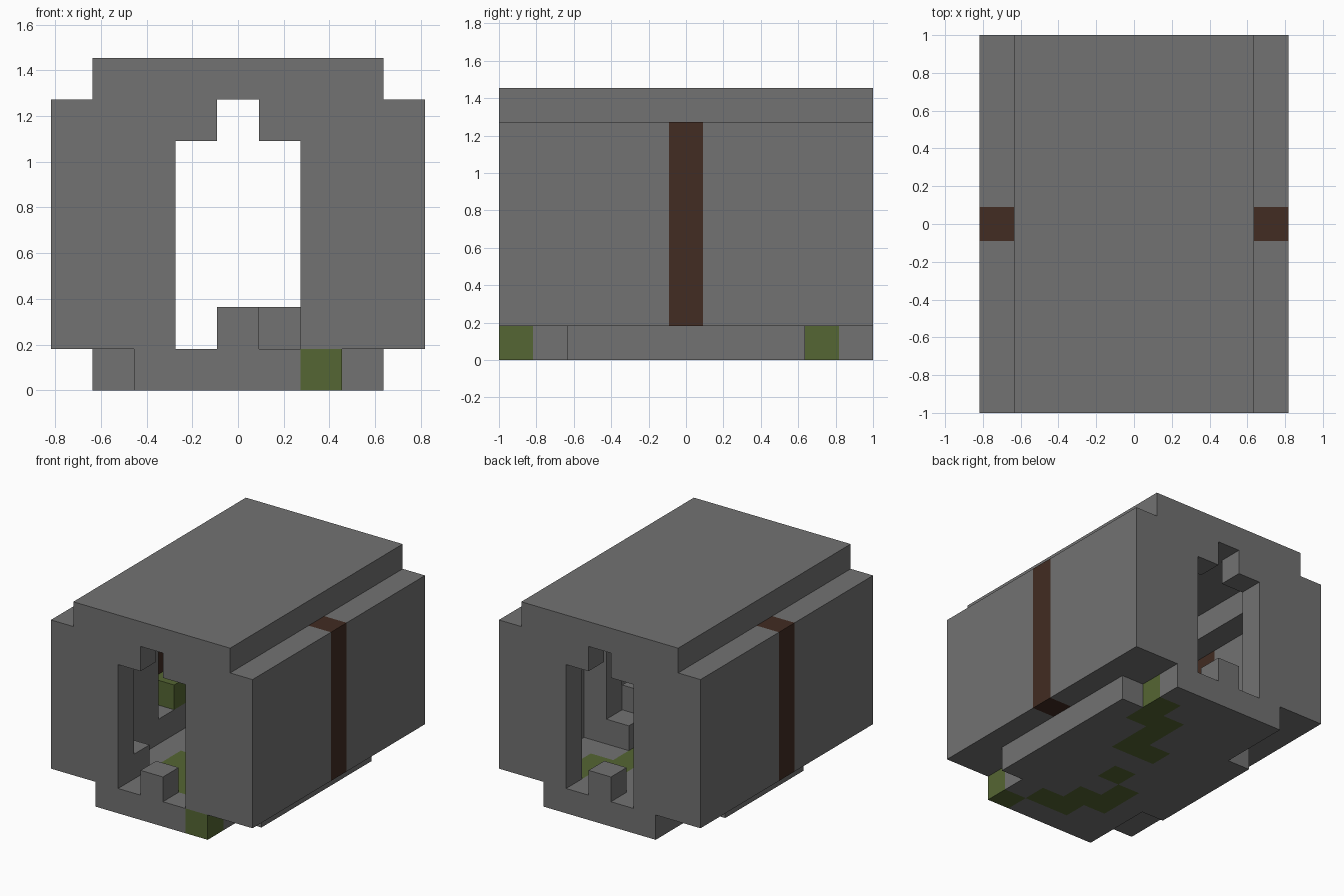
import bpy
import bmesh
from mathutils import Vector

cube = bpy.data.objects.get("Cube")
if cube:
    bpy.data.objects.remove(cube, do_unlink=True)

NX, NY = 9, 11          # blocks across and along
S = 2 / NY              # edge of one block
STONE, MOSS, WOOD = range(3)


def material(name, colour):
    mat = bpy.data.materials.new(name)
    mat.use_nodes = True
    mat.diffuse_color = (*colour, 1)
    bsdf = mat.node_tree.nodes["Principled BSDF"]
    bsdf.inputs["Base Color"].default_value = (*colour, 1)
    bsdf.inputs["Roughness"].default_value = 0.9
    return mat


materials = [
    material("grey stone", (0.168, 0.168, 0.168)),
    material("green moss", (0.091, 0.133, 0.033)),
    material("dark wood", (0.054, 0.025, 0.016)),
]

blocks = {}             # cell -> (part name, colour)


def fill(part, xs, ys, zs, colour=STONE):
    """Fill inclusive block ranges with a part."""
    for x in range(xs[0], xs[1] + 1):
        for y in range(ys[0], ys[1] + 1):
            for z in range(zs[0], zs[1] + 1):
                blocks[x, y, z] = (part, colour)


def carve(xs, ys, zs):
    """Remove inclusive block ranges."""
    for x in range(xs[0], xs[1] + 1):
        for y in range(ys[0], ys[1] + 1):
            for z in range(zs[0], zs[1] + 1):
                blocks.pop((x, y, z), None)


# Floor with notched corners and a winding moss trail
fill("floor", (2, 6), (0, 10), (0, 0))
fill("floor", (1, 1), (3, 7), (0, 0))
fill("floor", (7, 7), (2, 8), (0, 0))
trail = [(6, 0), (5, 1), (4, 1), (4, 2), (3, 2), (3, 3), (4, 4),
         (4, 6), (5, 6), (5, 7), (5, 8), (6, 8), (6, 9)]
for x, y in trail:
    blocks[x, y, 0] = ("floor", MOSS)

# Side walls, each with a wooden post, and inner corner beams
for name, outer, inner in (("right", 0, 1), ("left", 8, 7)):
    fill(name + "_wall", (outer, outer), (0, 10), (1, 6))
    fill(name + "_post", (outer, outer), (5, 5), (1, 6), WOOD)
    fill(name + "_upper_beam", (inner, inner), (1, 9), (6, 6))
    fill(name + "_lower_beam", (inner, inner), (1, 9), (1, 1))

# Roof
fill("roof", (1, 7), (0, 10), (7, 7))

# End walls with arched doorways and a block on each threshold
for name, y in (("front", 0), ("back", 10)):
    fill(name + "_wall", (1, 7), (y, y), (1, 6))
    carve((3, 5), (y, y), (1, 5))
    carve((4, 4), (y, y), (6, 6))
    fill(name + "_doorstep", (4, 4), (y, y), (1, 1))

# Inner masonry: thick wall, pillar, bench and loose blocks
fill("inner_wall", (1, 1), (1, 3), (2, 5))
fill("mossy_block", (1, 1), (5, 5), (2, 2), MOSS)
carve((7, 7), (7, 8), (1, 1))
fill("bench", (6, 6), (4, 6), (1, 1))
fill("pillar", (7, 7), (6, 6), (2, 5))
fill("bench_block", (6, 6), (5, 5), (2, 2))
fill("fallen_block_right", (2, 2), (1, 1), (1, 1))
fill("fallen_block_left", (5, 5), (3, 3), (1, 1))


def build(part):
    """Make one object from the exposed sides of a part's blocks."""
    bm = bmesh.new()
    origin = Vector((-NX / 2, -NY / 2, 0))
    for cell, (owner, colour) in blocks.items():
        if owner != part:
            continue
        for axis in range(3):
            for side in (0, 1):
                step = Vector((0, 0, 0))
                step[axis] = 2 * side - 1
                if tuple(int(c + s) for c, s in zip(cell, step)) in blocks:
                    continue
                u, v = Vector((0, 0, 0)), Vector((0, 0, 0))
                u[(axis + 1) % 3] = 1
                v[(axis + 2) % 3] = 1
                base = Vector(cell) + origin
                base[axis] += side
                corners = [base, base + u, base + u + v, base + v]
                if not side:
                    corners.reverse()
                face = bm.faces.new([bm.verts.new(c * S) for c in corners])
                face.material_index = colour
    bmesh.ops.remove_doubles(bm, verts=bm.verts[:], dist=0.0001)
    # Join flat neighbours of one colour into larger faces
    bmesh.ops.dissolve_limit(bm, angle_limit=0.01, verts=bm.verts[:],
                             edges=bm.edges[:], delimit={'MATERIAL'})
    mesh = bpy.data.meshes.new(part)
    bm.to_mesh(mesh)
    bm.free()
    for mat in materials:
        mesh.materials.append(mat)
    bpy.context.scene.collection.objects.link(bpy.data.objects.new(part, mesh))


for part in sorted({owner for owner, _ in blocks.values()}):
    build(part)
